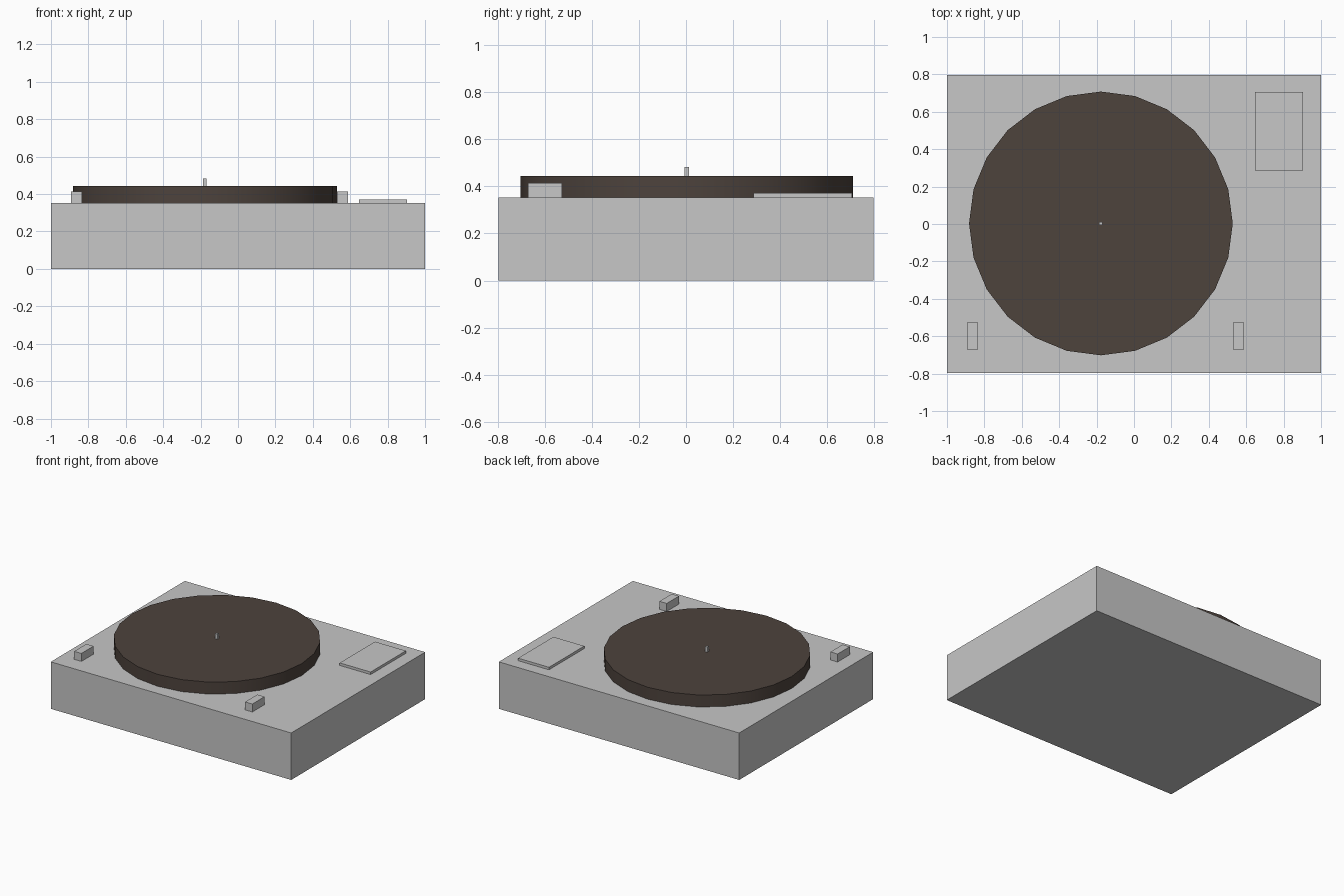
import bpy
import math

if "Cube" in bpy.data.objects:
    bpy.data.objects.remove(bpy.data.objects["Cube"])


def material(name, rgb):
    m = bpy.data.materials.new(name)
    m.diffuse_color = (*rgb, 1.0)
    m.use_nodes = True
    m.node_tree.nodes["Principled BSDF"].inputs["Base Color"].default_value = m.diffuse_color
    return m


grey = material("light_grey", (0.57, 0.57, 0.57))
brown = material("dark_brown", (0.075, 0.056, 0.046))


def box(name, x, y, z, mat):
    """Box from (min, max) ranges on each axis."""
    bpy.ops.mesh.primitive_cube_add(size=1)
    o = bpy.context.object
    o.name = name
    o.location = [(a + b) / 2 for a, b in (x, y, z)]
    o.scale = [b - a for a, b in (x, y, z)]
    bpy.ops.object.transform_apply(location=False, rotation=False, scale=True)
    o.data.materials.append(mat)
    return o


DECK = 0.353           # top of the plinth
CX, CY = -0.177, 0.003  # platter centre

# plinth
box("plinth", (-1, 1), (-0.796, 0.796), (0, DECK), grey)

# round platter, 24 sides with smooth rim
bpy.ops.mesh.primitive_cylinder_add(vertices=24, radius=0.705, depth=0.09,
                                    location=(CX, CY, DECK + 0.045))
platter = bpy.context.object
platter.name = "platter"
platter.data.materials.append(brown)
bpy.ops.object.shade_smooth_by_angle(angle=math.radians(30))

# centre spindle
box("spindle", (CX - 0.009, CX + 0.009), (CY - 0.009, CY + 0.009),
    (DECK + 0.05, 0.482), grey)

# control blocks at the front corners of the platter
for name, x in (("left_control", (-0.893, -0.833)), ("right_control", (0.529, 0.589))):
    box(name, x, (-0.671, -0.526), (DECK, 0.413), grey)

# raised plate at the back right
box("arm_base_plate", (0.646, 0.903), (0.286, 0.705), (DECK, 0.372), grey)
